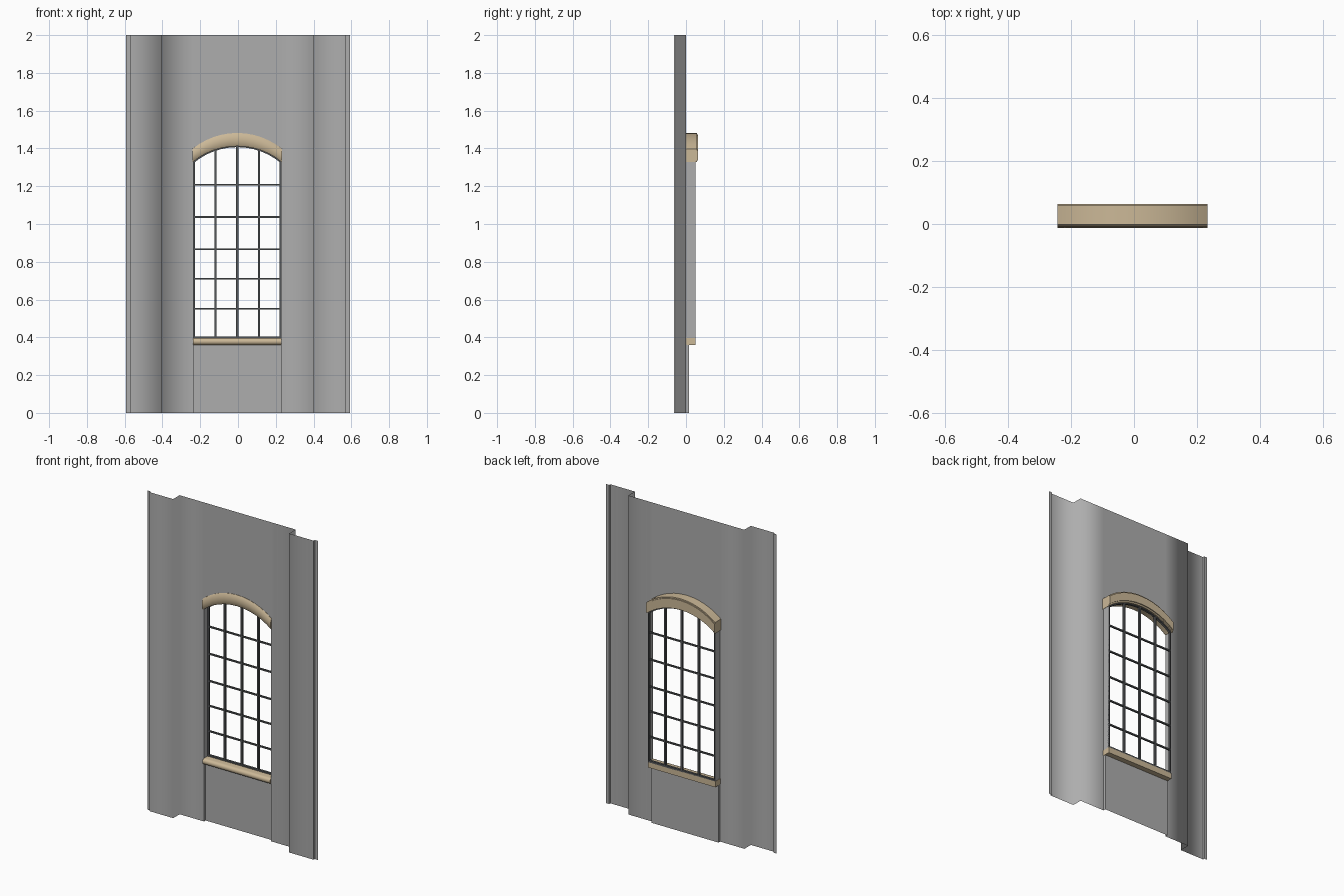
import bpy, bmesh, math

cube = bpy.data.objects.get("Cube")
if cube:
    bpy.data.objects.remove(cube, do_unlink=True)


def material(name, rgb):
    m = bpy.data.materials.new(name)
    m.use_nodes = True
    m.diffuse_color = (*rgb, 1)
    m.node_tree.nodes["Principled BSDF"].inputs["Base Color"].default_value = (*rgb, 1)
    return m


GREY = material("wall grey", (0.42, 0.42, 0.42))
TAN = material("sandstone", (0.60, 0.48, 0.31))
DARK = material("dark iron", (0.09, 0.095, 0.10))

# Main dimensions
TOP = 2.0
CX, HALF = -0.004, 0.232            # window centre and half width
LEFT, RIGHT = CX - HALF, CX + HALF
SILL_Z, SPRING, RISE = 0.37, 1.33, 0.085
SEGMENTS = 12
WALL_Y, PANEL_Y, REVEAL_Y = 0.0, 0.016, 0.05
PIER_Y, EDGE_Y = -0.064, -0.053


def arc(half=HALF, rise=RISE, base=SPRING):
    """Points of a shallow arch from left to right."""
    r = (half * half + rise * rise) / (2 * rise)
    a = math.asin(half / r)
    angles = [a * (2 * i / SEGMENTS - 1) for i in range(SEGMENTS + 1)]
    return [(CX + r * math.sin(t), base + rise - r + r * math.cos(t)) for t in angles]


def finish(name, bm, mat, smooth=None, closed=True):
    bmesh.ops.remove_doubles(bm, verts=bm.verts, dist=0.0001)
    if closed:
        bmesh.ops.recalc_face_normals(bm, faces=bm.faces)
    mesh = bpy.data.meshes.new(name)
    bm.to_mesh(mesh)
    bm.free()
    mesh.materials.append(mat)
    ob = bpy.data.objects.new(name, mesh)
    bpy.context.collection.objects.link(ob)
    if smooth:
        bpy.ops.object.select_all(action='DESELECT')
        ob.select_set(True)
        bpy.context.view_layer.objects.active = ob
        if smooth >= 180:
            bpy.ops.object.shade_smooth()
        else:
            bpy.ops.object.shade_smooth_by_angle(angle=math.radians(smooth))
    return ob


def face(bm, *points):
    bm.faces.new([bm.verts.new(p) for p in points])


def strip(bm, plan, heights):
    """Vertical sheet following a plan of (x, y) points."""
    for (x0, y0), (x1, y1) in zip(plan, plan[1:]):
        for z0, z1 in zip(heights, heights[1:]):
            face(bm, (x0, y0, z0), (x1, y0 if x0 == x1 and y0 == y1 else y1, z0),
                 (x1, y1, z1), (x0, y0, z1))


def sweep(name, rings, mat, smooth=None):
    """Closed solid through matching rings of points."""
    bm = bmesh.new()
    loops = [[bm.verts.new(p) for p in ring] for ring in rings]
    n = len(loops[0])
    for a, b in zip(loops, loops[1:]):
        for i in range(n):
            j = (i + 1) % n
            bm.faces.new((a[i], a[j], b[j], b[i]))
    bm.faces.new(loops[0])
    bm.faces.new(loops[-1][::-1])
    return finish(name, bm, mat, smooth)


def box(name, x0, x1, y0, y1, z0, z1, mat):
    ring = [(y0, z0), (y1, z0), (y1, z1), (y0, z1)]
    return sweep(name, [[(x, y, z) for y, z in ring] for x in (x0, x1)], mat)


# Wall sheet with side piers and an arched opening
bm = bmesh.new()
rows = (0, SILL_Z, SPRING, TOP)
strip(bm, [(-0.57, PIER_Y), (-0.405, PIER_Y), (-0.405, WALL_Y), (LEFT, WALL_Y)], rows)
strip(bm, [(RIGHT, WALL_Y), (0.4, WALL_Y), (0.4, PIER_Y), (0.57, PIER_Y)], rows)
curve = arc()
for (x0, z0), (x1, z1) in zip(curve, curve[1:]):
    face(bm, (x0, WALL_Y, z0), (x1, WALL_Y, z1), (x1, WALL_Y, TOP), (x0, WALL_Y, TOP))
finish("wall", bm, GREY, 180, closed=False)

# Stepped outer edges of the piers
for side, sign in (("left", 1), ("right", -1)):
    plan = [(sign * 0.57, PIER_Y), (sign * 0.57, EDGE_Y), (sign * 0.592, EDGE_Y)]
    bm = bmesh.new()
    strip(bm, plan if sign > 0 else plan[::-1], (0, TOP))
    finish(side + "_edge_strip", bm, GREY, closed=False)

# Recessed panel under the window
bm = bmesh.new()
strip(bm, [(LEFT, WALL_Y), (LEFT, PANEL_Y), (RIGHT, PANEL_Y), (RIGHT, WALL_Y)], (0, SILL_Z))
finish("lower_panel", bm, GREY, closed=False)

# Window reveals
for side, x, ys in (("right", LEFT, (WALL_Y, REVEAL_Y)), ("left", RIGHT, (REVEAL_Y, WALL_Y))):
    bm = bmesh.new()
    strip(bm, [(x, ys[0]), (x, ys[1])], (SILL_Z, SPRING + 0.01))
    finish(side + "_reveal", bm, GREY, closed=False)

# Arch moulding with a rounded front and a thin rear lip
section = [(0.058, 0), (-0.002, 0), (-0.009, 0.012), (-0.012, 0.035),
           (-0.009, 0.058), (-0.002, 0.07), (0.058, 0.07), (0.058, 0.062),
           (0.064, 0.062), (0.064, 0.01), (0.058, 0.01)]
sweep("arch_moulding", [[(x, y, z + dz) for y, dz in section]
                        for x, z in arc(HALF + 0.006, RISE, SPRING - 0.003)], TAN, 40)

# Sill with a rounded nose
nose = [(0.004 - 0.017 * math.cos(a), 0.378 + 0.018 * math.sin(a))
        for a in [math.radians(-90 + 30 * i) for i in range(7)]]
sill = nose + [(REVEAL_Y, 0.396), (REVEAL_Y, 0.36)]
sweep("sill", [[(x, y, z) for y, z in sill] for x in (LEFT - 0.002, RIGHT + 0.002)], TAN, 40)

# Window frame
BACK, FRONT, BAR = 0.05, 0.036, 0.0055
box("frame_bottom", LEFT, RIGHT, FRONT, BACK, 0.393, 0.405, DARK)
box("frame_right", LEFT, LEFT + 0.008, FRONT, BACK, 0.393, SPRING + 0.01, DARK)
box("frame_left", RIGHT - 0.008, RIGHT, FRONT, BACK, 0.393, SPRING + 0.01, DARK)
sweep("frame_arch", [[(x, FRONT, z - 0.008), (x, BACK, z - 0.008), (x, BACK, z), (x, FRONT, z)]
                     for x, z in curve], DARK)

# Glazing bars
for i in range(1, 4):
    x = LEFT + i * 2 * HALF / 4
    top = SPRING + RISE - (0.023 if i != 2 else 0.002)
    box(f"upright_bar_{i}", x - BAR, x + BAR, FRONT, BACK, 0.4, top, DARK)
for i, z in enumerate((0.552, 0.711, 0.867, 1.037, 1.207), 1):
    box(f"cross_bar_{i}", LEFT, RIGHT, FRONT + 0.002, BACK - 0.002,
        z - BAR * 0.8, z + BAR * 0.8, DARK)
